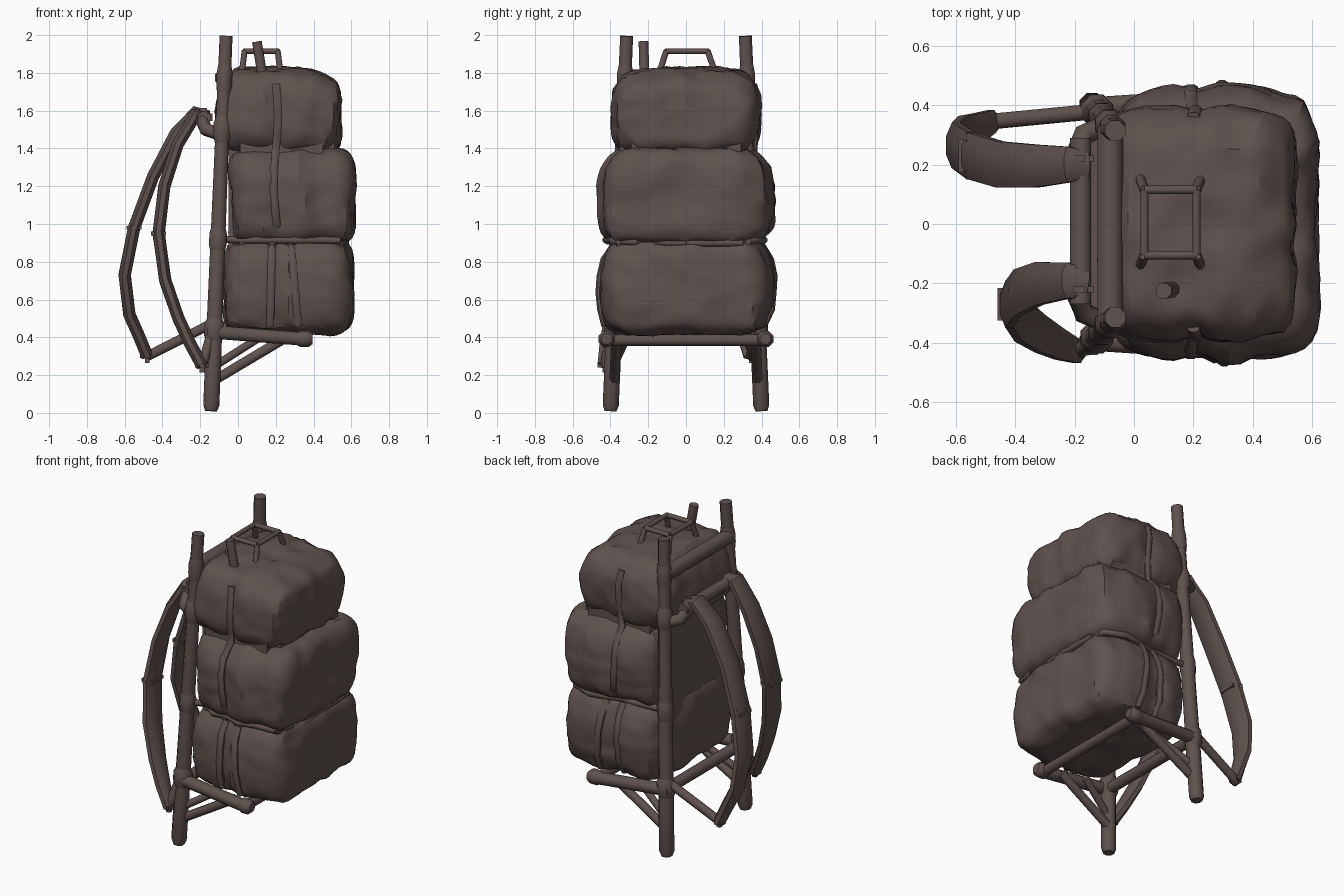
import bpy, bmesh, math
from mathutils import Vector, noise
from mathutils.bvhtree import BVHTree

if "Cube" in bpy.data.objects:
    bpy.data.objects.remove(bpy.data.objects["Cube"], do_unlink=True)

COLOR = (0.115, 0.084, 0.076, 1)
brown = bpy.data.materials.new("dark brown canvas")
brown.use_nodes = True
brown.diffuse_color = COLOR
bsdf = brown.node_tree.nodes["Principled BSDF"]
bsdf.inputs["Base Color"].default_value = COLOR
bsdf.inputs["Roughness"].default_value = 0.9
sacks = []


def finish(name, bm, angle=50):
    bmesh.ops.recalc_face_normals(bm, faces=bm.faces)
    mesh = bpy.data.meshes.new(name)
    bm.to_mesh(mesh)
    bm.free()
    mesh.materials.append(brown)
    ob = bpy.data.objects.new(name, mesh)
    bpy.context.collection.objects.link(ob)
    bpy.ops.object.select_all(action="DESELECT")
    ob.select_set(True)
    bpy.context.view_layer.objects.active = ob
    bpy.ops.object.shade_smooth_by_angle(angle=math.radians(angle))


def sweep(name, path, wide, thick=None, side=(0, 1, 0), sides=8):
    """Elliptical tube along a path; wide lies along the side vector."""
    pts = [Vector(p) for p in path]
    n = len(pts)
    widths = wide if isinstance(wide, list) else [wide] * n
    bm = bmesh.new()
    rings = []
    for i, p in enumerate(pts):
        t = (pts[min(i + 1, n - 1)] - pts[max(i - 1, 0)]).normalized()
        s = Vector(side)
        if abs(t.dot(s)) > 0.9:
            s = Vector((0, 0, 1))
        s = (s - t * s.dot(t)).normalized()
        u = t.cross(s)
        w = widths[i]
        h = thick or w
        angles = [2 * math.pi * (k + 0.5) / sides for k in range(sides)]
        rings.append([bm.verts.new(p + s * w * math.cos(a) + u * h * math.sin(a)) for a in angles])
    for r, q in zip(rings, rings[1:]):
        for k in range(sides):
            m = (k + 1) % sides
            bm.faces.new((r[k], r[m], q[m], q[k]))
    bm.faces.new(rings[0])
    bm.faces.new(rings[-1])
    finish(name, bm)


def sack(name, x0, x1, half, z0, z1, seed, shrink_top, shrink_base, slope=0.0):
    """Stuffed canvas sack: rounded box, drawn in at the seams, with folds and a strap crease."""
    bm = bmesh.new()
    bmesh.ops.create_cube(bm, size=2)
    bmesh.ops.subdivide_edges(bm, edges=bm.edges, cuts=17, use_grid_fill=True)
    cx, hx, cz, hz = (x0 + x1) / 2, (x1 - x0) / 2, (z0 + z1) / 2, (z1 - z0) / 2
    for v in bm.verts:
        p = v.co
        q = p / sum(abs(c) ** 8 for c in p) ** (1 / 8)
        draw = (shrink_top if q.z > 0 else shrink_base) * abs(q.z) ** 2.5
        x = cx + q.x * hx * (1 - draw * 0.4)
        y = q.y * half * (1 - draw)
        z = cz + q.z * hz
        # narrower toward the frame and the far end, creased under the strap
        y *= 1 - 0.11 * q.x ** 2
        y *= 1 - 0.05 * math.exp(-((x - 0.21) / 0.04) ** 2)
        if q.z > 0:
            drop = max(0, x - 0.2) ** 2 + 0.5 * max(0, abs(y) - 0.12) ** 2 + 14 * max(0, 0.02 - x) ** 2
            z -= slope * q.z * drop
        fold = abs(noise.noise(Vector((x * 6, y * 6, z * 2.4 + seed))))
        small = abs(noise.noise(Vector((x * 7 + seed, y * 7, z * 9))))
        lump = noise.noise(Vector((x * 3.5 + seed, y * 3.5, z * 3.5)))
        n = Vector((q.x ** 7 / hx, q.y ** 7 / half, q.z ** 7 / hz)).normalized()
        v.co = Vector((x, y, z)) + n * (0.035 * (0.17 - fold) + 0.02 * (0.1 - small) + 0.012 * lump)
    sacks.append(BVHTree.FromBMesh(bm))
    finish(name, bm, 28)


def on_sack(point, origin, lift):
    """Drop a point onto the outermost sack surface, looking inward toward origin."""
    goal = Vector(origin)
    inward = (goal - Vector(point)).normalized()
    start = goal - inward * 2
    hits = [t.ray_cast(start, inward) for t in sacks]
    near = min((h[3], h[0]) for h in hits if h[0] is not None)[1]
    return near - inward * lift


def on_side(x, z, s, lift=0.003):
    return on_sack((x, s, z), (x, 0, z), lift)


def block(name, center, size, bevel=0.015):
    bm = bmesh.new()
    bmesh.ops.create_cube(bm, size=1)
    for v in bm.verts:
        v.co = Vector(c * s for c, s in zip(v.co, size)) + Vector(center)
    bmesh.ops.bevel(bm, geom=bm.edges[:], offset=bevel, segments=2, affect="EDGES")
    finish(name, bm)


# Three stacked sacks and the filling between them
sack("bottom_sack", -0.075, 0.612, 0.468, 0.415, 0.925, 1.3, 0.12, 0.13)
sack("middle_sack", -0.055, 0.622, 0.472, 0.895, 1.405, 5.7, 0.18, 0.07)
sack("top_sack", -0.115, 0.55, 0.405, 1.375, 1.828, 9.1, 0.18, 0.1, 0.5)
block("sack_core", (0.23, 0, 1.05), (0.56, 0.7, 1.0), 0.06)


def pole_at(z, s):
    return Vector((-0.143 + 0.04 * z, s * (0.4 - 0.043 * z), z))


# Frame, mirrored on both sides
for s, tag in ((1, "back"), (-1, "front")):
    sweep("pole_" + tag, [pole_at(z, s) for z in (0.01, 0.04, 0.3, 1.0, 1.7, 1.995)],
          [0.034, 0.046, 0.046, 0.042, 0.038, 0.037])
    for i, (z, r) in enumerate(((0.44, 0.058), (0.92, 0.05), (1.5, 0.052), (1.77, 0.045))):
        ends = [pole_at(z + k, s) for k in (-0.07, -0.03, 0.03, 0.07)]
        sweep(f"pole_wrap_{tag}_{i}", ends, [0.04, r, r, 0.038])
    sweep("shelf_rail_" + tag, [(-0.16, s * 0.39, 0.43), (0.36, s * 0.425, 0.39)], 0.038)
    sweep("rail_knot_" + tag, [(x, s * 0.42, 0.392) for x in (0.31, 0.33, 0.375, 0.395)],
          [0.036, 0.046, 0.046, 0.03])
    sweep("long_brace_" + tag, [(-0.13, s * 0.38, 0.17), (0.24, s * 0.37, 0.39)], 0.028)
    sweep("short_brace_" + tag, [(-0.12, s * 0.385, 0.25), (0.1, s * 0.32, 0.39)], 0.023)
    sweep("strap_mount_" + tag, [pole_at(1.47, s), (-0.17, s * 0.3, 1.5), (-0.2, s * 0.22, 1.57)], 0.036)

    # Lashings lying on the sack sides
    upright = [on_side(0.2 + 0.012 * math.sin(z * 9), z, s)
               for z in (1.74, 1.66, 1.55, 1.46, 1.38, 1.3, 1.2, 1.1, 1.0, 0.91)]
    sweep("upright_lashing_" + tag, upright, 0.022, 0.014, (1, 0, 0))
    for i, (x, lean) in enumerate(((0.18, -0.01), (0.28, 0.04))):
        path = [on_side(x + lean * k / 5, 0.9 - 0.088 * k, s) for k in range(6)]
        sweep(f"lower_lashing_{tag}_{i}", path, 0.022, 0.016, (1, 0, 0))
        block(f"belt_knot_{tag}_{i}", on_side(x, 0.912, s), (0.06, 0.05, 0.07))
    block("belt_end_knot_" + tag, on_side(0.53, 0.905, s), (0.05, 0.05, 0.06))

    # Belt along the seam of the lower sacks
    belt = [pole_at(0.92, s)] + [on_side(x, 0.915, s, 0.012) for x in (0, 0.1, 0.2, 0.3, 0.4, 0.53)]
    belt.append(on_sack((2, s * 1.4, 0.905), (0.23, 0, 0.905), 0.008))
    belt += [on_sack((2, y * s, 0.9), (0.2, y * s, 0.9), 0) for y in (0.3, 0.15, 0)]
    sweep("waist_belt_" + tag, belt, 0.02, side=(0, 0, 1))

# Crossbars of the frame
sweep("top_crossbar", [(-0.08, -0.33, 1.775), (-0.08, 0.33, 1.775)], 0.046)
sweep("shoulder_crossbar", [(-0.18, -0.27, 1.56), (-0.18, 0.29, 1.56)], 0.038)
sweep("lower_crossbar", [(-0.12, -0.38, 0.42), (-0.12, 0.38, 0.42)], 0.036)
sweep("shelf_crossbar", [(0.34, -0.42, 0.385), (0.34, 0.42, 0.385)], 0.032)

# Shoulder straps, hanging unevenly
straps = {
    "back": [(-0.16, 0.2, 1.57), (-0.22, 0.2, 1.595), (-0.33, 0.195, 1.48), (-0.45, 0.2, 1.25), (-0.55, 0.23, 0.98),
             (-0.6, 0.265, 0.73), (-0.575, 0.3, 0.52), (-0.53, 0.32, 0.42), (-0.48, 0.345, 0.3)],
    "front": [(-0.16, -0.2, 1.57), (-0.22, -0.19, 1.585), (-0.32, -0.2, 1.42), (-0.39, -0.23, 1.2),
              (-0.42, -0.27, 0.95), (-0.385, -0.32, 0.7), (-0.315, -0.37, 0.5), (-0.25, -0.405, 0.36),
              (-0.19, -0.43, 0.25)],
}
for tag, path in straps.items():
    s = 1 if tag == "back" else -1
    sweep("shoulder_strap_" + tag, path, [0.05, 0.065, 0.078, 0.084, 0.085, 0.084, 0.07, 0.057, 0.042], 0.035)
    end = Vector(path[-1])
    sweep("strap_cord_" + tag, [end, pole_at(0.48, s)], 0.028)
    block("strap_buckle_" + tag, end, (0.075, 0.075, 0.07), 0.025)
    block("strap_pad_" + tag, path[4], (0.08, 0.16, 0.07), 0.025)
    block("strap_loop_" + tag, (-0.185, s * 0.22, 1.565), (0.1, 0.08, 0.1), 0.03)

# Carrying handle and peg on the top
ring = [(0.035, -0.105, 1.915), (0.21, -0.105, 1.915), (0.21, 0.115, 1.915), (0.035, 0.115, 1.915)]
for i, p in enumerate(ring):
    sweep(f"handle_bar_{i}", [p, ring[(i + 1) % 4]], 0.015, side=(0, 0, 1))
    foot = (p[0] + (0.015 if p[0] > 0.1 else -0.015), p[1] * 1.35, 1.8)
    sweep(f"handle_leg_{i}", [p, foot], 0.017)
sweep("top_peg", [(0.13, -0.22, 1.78), (0.1, -0.225, 1.965)], 0.028)
